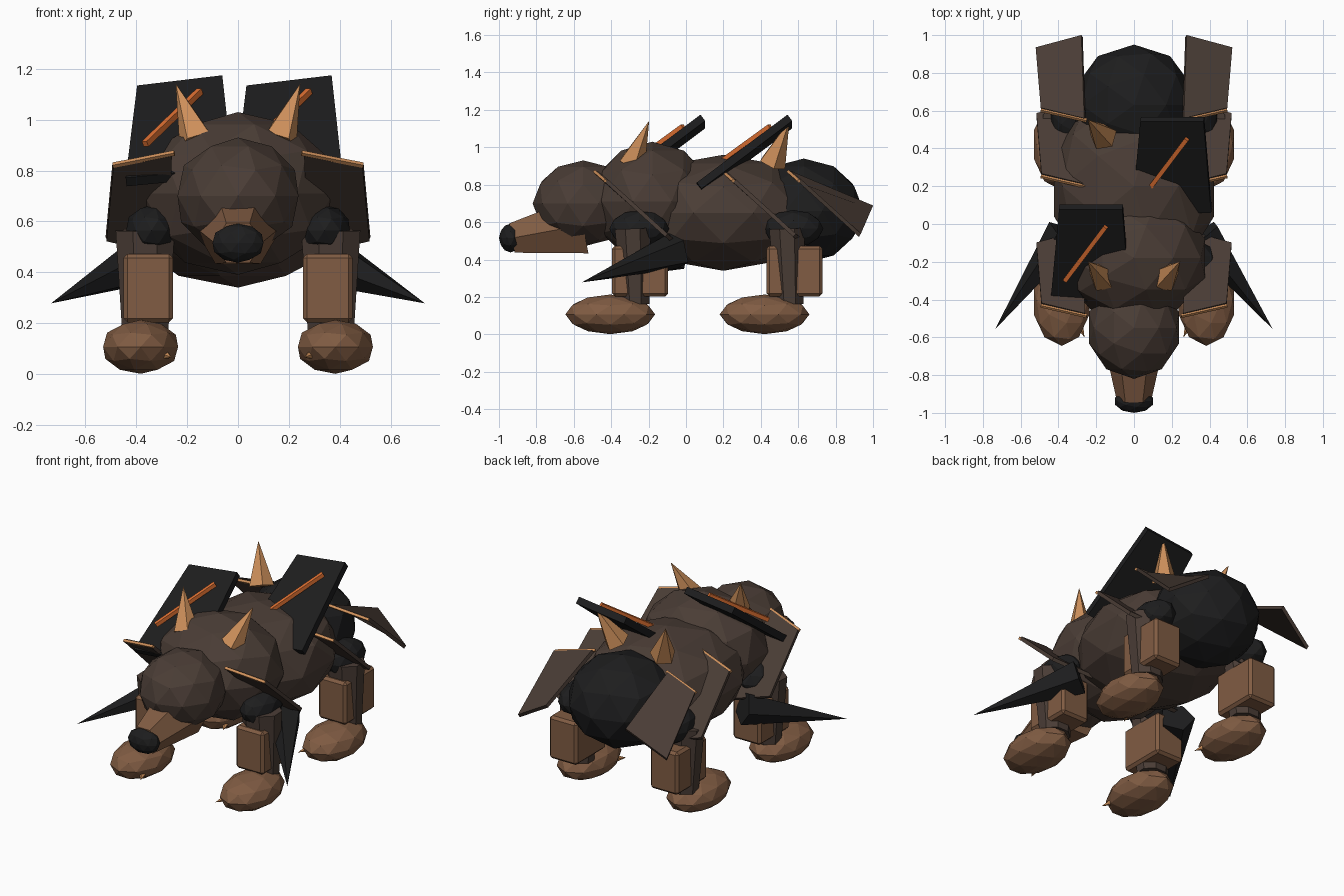
import bpy, bmesh, math
from mathutils import Vector, Matrix

if "Cube" in bpy.data.objects:
    bpy.data.objects.remove(bpy.data.objects["Cube"])


def material(name, rgb):
    m = bpy.data.materials.new(name)
    m.diffuse_color = (*rgb, 1)
    m.use_nodes = True
    m.node_tree.nodes["Principled BSDF"].inputs["Base Color"].default_value = m.diffuse_color
    return m


FUR = material("dark brown", (0.068, 0.046, 0.036))
PAW = material("mid brown", (0.218, 0.107, 0.056))
HORN = material("tan", (0.62, 0.28, 0.105))
BLACK = material("charcoal", (0.0125, 0.0125, 0.0130))
GLOW = material("orange", (0.74, 0.165, 0.032))


def finish(name, bm, mat):
    bmesh.ops.recalc_face_normals(bm, faces=bm.faces)
    me = bpy.data.meshes.new(name)
    bm.to_mesh(me)
    bm.free()
    me.materials.append(mat)
    ob = bpy.data.objects.new(name, me)
    bpy.context.collection.objects.link(ob)
    return ob


def ball(name, centre, radii, mat, level=2):
    bm = bmesh.new()
    bmesh.ops.create_icosphere(bm, subdivisions=level, radius=1)
    bmesh.ops.transform(bm, matrix=Matrix.Translation(centre) @ Matrix.Diagonal((*radii, 1)), verts=bm.verts)
    return finish(name, bm, mat)


def cone(name, base, tip, r1, r2, sides, mat, spin=0.0, widen=1.0):
    # tapered prism from base to tip, optionally widened along x
    base, tip = Vector(base), Vector(tip)
    axis = tip - base
    bm = bmesh.new()
    bmesh.ops.create_cone(bm, cap_ends=True, segments=sides, radius1=r1, radius2=r2, depth=axis.length)
    turn = axis.to_track_quat('Z', 'Y').to_matrix().to_4x4()
    bmesh.ops.transform(bm, matrix=Matrix.Translation((base + tip) / 2) @ Matrix.Diagonal((widen, 1, 1, 1))
                        @ turn @ Matrix.Rotation(spin, 4, 'Z'), verts=bm.verts)
    bmesh.ops.remove_doubles(bm, verts=bm.verts, dist=1e-5)
    return finish(name, bm, mat)


def slab(name, corners, thickness, mat):
    # four corners in order round the edge, thickened to both sides
    c = [Vector(p) for p in corners]
    n = (c[2] - c[0]).cross(c[3] - c[1]).normalized() * thickness / 2
    bm = bmesh.new()
    a = [bm.verts.new(p + n) for p in c]
    b = [bm.verts.new(p - n) for p in c]
    bm.faces.new(a)
    bm.faces.new(b[::-1])
    for i in range(4):
        j = (i + 1) % 4
        bm.faces.new((a[i], b[i], b[j], a[j]))
    return finish(name, bm, mat)


def rounded_box(name, centre, size, mat, bevel=0.016):
    bm = bmesh.new()
    bmesh.ops.create_cube(bm, size=1)
    bmesh.ops.transform(bm, matrix=Matrix.Translation(centre) @ Matrix.Diagonal((*size, 1)), verts=bm.verts)
    bmesh.ops.bevel(bm, geom=bm.edges[:], offset=bevel, segments=1, affect='EDGES')
    return finish(name, bm, mat)


# Body masses
ball("torso", (0, 0.20, 0.65), (0.445, 0.52, 0.31), FUR)
ball("shoulders", (0, -0.18, 0.71), (0.395, 0.335, 0.32), FUR)
ball("rump", (0, 0.63, 0.66), (0.325, 0.32, 0.28), BLACK)

# Head
ball("head", (0, -0.55, 0.70), (0.25, 0.27, 0.23), FUR)
cone("snout", (0, -0.55, 0.585), (0, -0.93, 0.515), 0.178, 0.092, 6, PAW, math.pi / 6)
ball("nose", (0, -0.938, 0.515), (0.105, 0.062, 0.077), BLACK)

for side, label in ((1, "right"), (-1, "left")):
    # Legs: front and hind share one layout
    for y, end in ((0, "front"), (0.825, "hind")):
        tag = f"{end}_{label}"
        ball("paw_" + tag, (side * 0.383, y - 0.405, 0.107), (0.155, 0.24, 0.106), PAW)
        cone("claw_" + tag, (side * 0.285, y - 0.545, 0.075), (side * 0.262, y - 0.60, 0.066),
             0.018, 0, 5, HORN)
        rounded_box("shin_guard_" + tag, (side * 0.353, y - 0.245, 0.338), (0.195, 0.30, 0.27), PAW)
        cone("leg_" + tag, (side * 0.365, y - 0.27, 0.16), (side * 0.365, y - 0.285, 0.565),
             0.08, 0.103, 8, FUR, math.pi / 8, 1.22)
        ball("joint_" + tag, (side * 0.34, y - 0.25, 0.565), (0.105, 0.16, 0.10), BLACK)

    # Elbow spikes
    cone("elbow_spike_" + label, (side * 0.365, -0.05, 0.445), (side * 0.735, -0.557, 0.278),
         0.103, 0, 5, BLACK, 0.3)

    # Back horns
    for y, end in ((0, "front"), (0.75, "rear")):
        cone(f"horn_{end}_{label}", (side * 0.16, y - 0.29, 0.915), (side * 0.245, y - 0.197, 1.142),
             0.076, 0, 5, HORN)

    # Flank plates with a pale trim along the leading edge; the rear pair is twisted open
    for y, end, inner in ((-0.48, "front", 0.475), (0.205, "middle", 0.475), (0.555, "rear", 0.68)):
        a, b = (side * 0.26, y, 0.865), (side * 0.49, y + 0.055, 0.82)
        d, c = (side * 0.517, y + 0.375, 0.53), (side * 0.275, y + 0.44, inner)
        slab(f"flank_plate_{end}_{label}", (a, b, d, c), 0.022, FUR)
        cone(f"flank_trim_{end}_{label}", (side * 0.25, y - 0.007, 0.869), (side * 0.492, y + 0.048, 0.821),
             0.011, 0.011, 4, HORN)

# Staggered armour slabs on the back, each with a glowing bar
for x, y, label in ((-0.23, 0.09, "left"), (0.20, 0.555, "right")):
    slab("back_plate_" + label,
         ((x - 0.165, y, 1.118), (x + 0.17, y, 1.158),
          (x + 0.21, y - 0.485, 0.795), (x - 0.21, y - 0.485, 0.755)), 0.042, BLACK)
    cone("glow_bar_" + label, (x - 0.135, y - 0.39, 0.905), (x + 0.08, y - 0.105, 1.112),
         0.017, 0.017, 4, GLOW, math.pi / 4)
